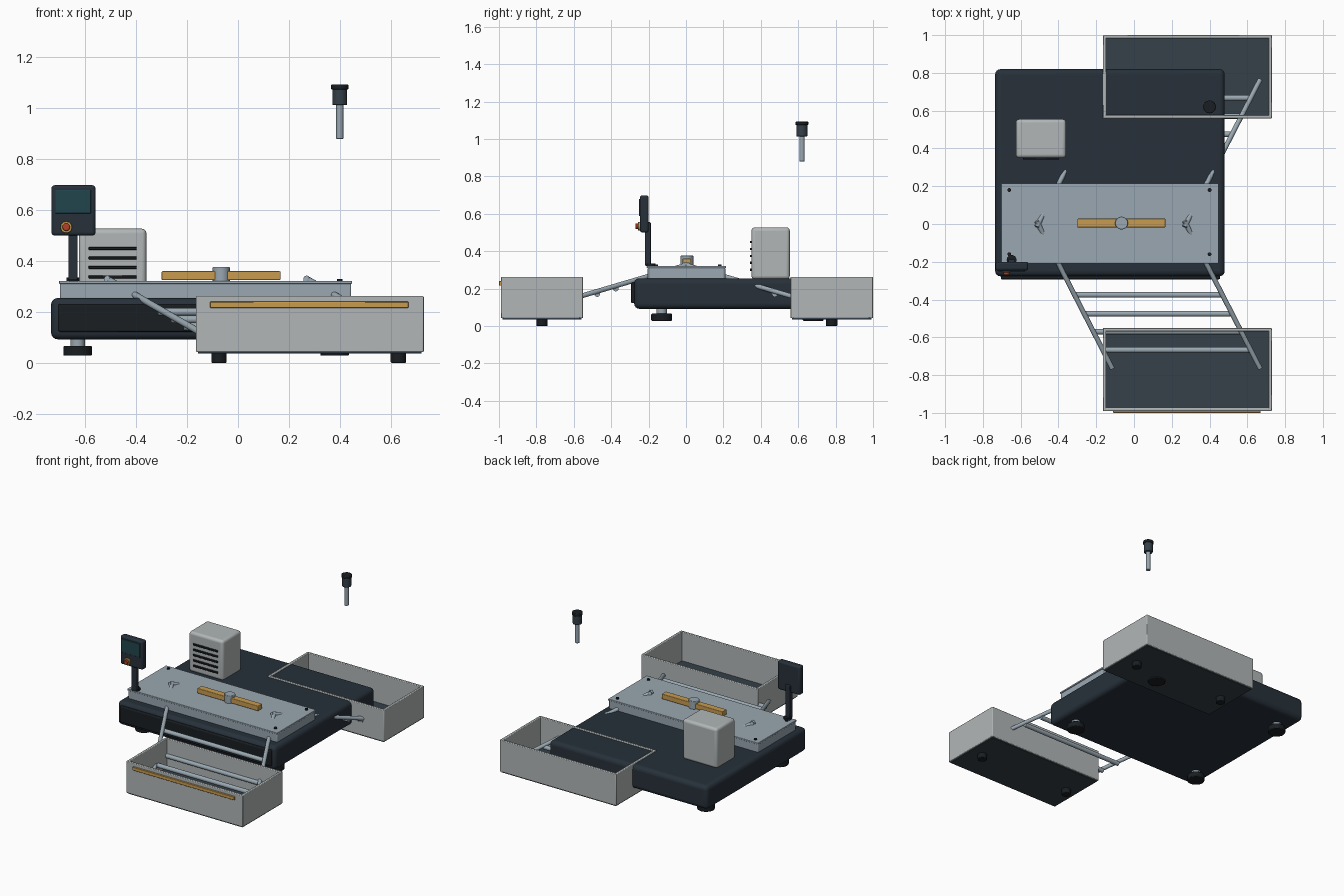
import bpy
from math import radians
from mathutils import Vector

if "Cube" in bpy.data.objects:
    bpy.data.objects.remove(bpy.data.objects["Cube"])


def mat(name, r, g, b):
    m = bpy.data.materials.new(name)
    m.diffuse_color = (r, g, b, 1)
    m.use_nodes = True
    m.node_tree.nodes["Principled BSDF"].inputs["Base Color"].default_value = m.diffuse_color
    return m


NAVY = mat("navy", 0.020, 0.030, 0.042)
BLACK = mat("black", 0.010, 0.013, 0.016)
FLOOR = mat("slate", 0.035, 0.052, 0.065)
SHELL = mat("shell_grey", 0.44, 0.47, 0.47)
STEEL = mat("steel", 0.32, 0.39, 0.44)
GOLD = mat("amber", 0.58, 0.33, 0.08)
SCREEN = mat("screen_teal", 0.015, 0.06, 0.075)
RED = mat("red", 0.45, 0.05, 0.02)


def finish(ob, name, m, bevel=0, seg=3):
    ob.name = name
    ob.data.materials.append(m)
    if bevel:
        b = ob.modifiers.new("bevel", "BEVEL")
        b.width, b.segments = bevel, seg
        b.limit_method = "ANGLE"
    bpy.ops.object.shade_smooth_by_angle(angle=radians(35))
    return ob


def box(name, x, y, z, m, bevel=0, seg=3):
    """Box from (min, max) ranges on each axis."""
    bpy.ops.mesh.primitive_cube_add(size=1, location=[(a + b) / 2 for a, b in (x, y, z)])
    ob = bpy.context.object
    ob.scale = [b - a for a, b in (x, y, z)]
    bpy.ops.object.transform_apply(location=False, rotation=False, scale=True)
    return finish(ob, name, m, bevel, seg)


def rod(name, p, q, r, m, bevel=0, sides=24):
    """Cylinder between two points."""
    p, q = Vector(p), Vector(q)
    bpy.ops.mesh.primitive_cylinder_add(vertices=sides, radius=r, depth=(q - p).length,
                                        location=(p + q) / 2)
    ob = bpy.context.object
    ob.rotation_euler = (q - p).to_track_quat("Z", "Y").to_euler()
    return finish(ob, name, m, bevel, 2)


def disc(name, x, y, z0, z1, r, m, bevel=0):
    return rod(name, (x, y, z0), (x, y, z1), r, m, bevel, 32)


# base housing, front fascia and levelling feet
box("base_housing", (-0.735, 0.48), (-0.277, 0.82), (0.092, 0.255), NAVY, 0.028, 4)
box("front_fascia", (-0.705, 0.455), (-0.293, -0.27), (0.122, 0.232), BLACK, 0.006)
for x in (-0.63, 0.38):
    for y in (-0.13, 0.68):
        disc("foot_stem", x, y, 0.06, 0.10, 0.028, STEEL)
        disc("foot_pad", x, y, 0.028, 0.066, 0.056, BLACK, 0.004)

# work deck with screws
box("deck_body", (-0.70, 0.445), (-0.205, 0.21), (0.25, 0.312), STEEL, 0.006)
box("deck_plate", (-0.703, 0.448), (-0.21, 0.215), (0.31, 0.322), STEEL, 0.003)
for x in (-0.66, 0.40):
    for y in (-0.16, 0.18):
        disc("deck_screw", x, y, 0.32, 0.33, 0.010, BLACK)

# pivoting sort arm
disc("arm_pivot", -0.066, 0.005, 0.32, 0.376, 0.034, STEEL, 0.003)
box("sort_arm", (-0.30, 0.167), (-0.018, 0.028), (0.325, 0.360), GOLD, 0.004)

# louvred motor cabinet
box("motor_cabinet", (-0.625, -0.36), (0.35, 0.555), (0.25, 0.527), SHELL, 0.018, 4)
for i in range(5):
    z = 0.449 - 0.037 * i
    box("cabinet_louvre", (-0.587, -0.398), (0.341, 0.36), (z - 0.006, z + 0.006), BLACK, 0.002, 1)

# control panel on post
disc("post_flange", -0.648, -0.19, 0.32, 0.335, 0.026, BLACK)
box("panel_post", (-0.666, -0.630), (-0.22, -0.188), (0.325, 0.555), NAVY, 0.005)
box("control_panel", (-0.733, -0.56), (-0.246, -0.20), (0.50, 0.698), NAVY, 0.012)
box("panel_screen", (-0.718, -0.578), (-0.252, -0.24), (0.587, 0.680), SCREEN, 0.003)
rod("button_ring", (-0.675, -0.24, 0.533), (-0.675, -0.256, 0.533), 0.023, GOLD, 0.002)
rod("stop_button", (-0.675, -0.25, 0.533), (-0.675, -0.270, 0.533), 0.015, RED, 0.004)

# sloping chutes and catch bins, front and back
X0, X1 = -0.165, 0.73
for side, s, y0, y1 in (("front", -1, -0.99, -0.55), ("back", 1, 0.558, 1.0)):
    for x in (-0.515, 0.268):
        rod(side + "_chute_rail", (x, s * -0.015, 0.330), (x + 0.40, s * 0.765, 0.100), 0.013, STEEL)
    for y in (0.375, 0.475, 0.57, 0.667):
        x, z = -0.507 + 0.513 * y, 0.311 - 0.295 * y
        rod(side + "_chute_roller", (x, s * y, z), (x + 0.783, s * y, z), 0.015, STEEL)

    t = 0.018
    box(side + "_bin_floor", (X0 + 0.008, X1 - 0.008), (y0 + 0.008, y1 - 0.008), (0.036, 0.062), FLOOR)
    for wall, yy in (("near", (y0, y0 + t)), ("far", (y1 - t, y1))):
        box(f"{side}_bin_{wall}_wall", (X0, X1), yy, (0.042, 0.262), SHELL, 0.004, 2)
    for wall, xx in (("left", (X0, X0 + t)), ("right", (X1 - t, X1))):
        box(f"{side}_bin_{wall}_wall", xx, (y0, y1), (0.042, 0.262), SHELL, 0.004, 2)
    for x in (-0.075, 0.63):
        disc(side + "_bin_foot", x, (y0 + y1) / 2, 0.0, 0.042, 0.030, BLACK, 0.003)
box("bin_label_strip", (-0.11, 0.67), (-1.0, -0.985), (0.216, 0.240), GOLD, 0.002, 1)

# raised locating pin
disc("pin_shaft", 0.40, 0.62, 0.88, 1.02, 0.014, STEEL, 0.002)
disc("pin_collar", 0.40, 0.62, 1.013, 1.078, 0.029, FLOOR, 0.004)
disc("pin_cap", 0.40, 0.62, 1.074, 1.094, 0.034, BLACK, 0.004)
